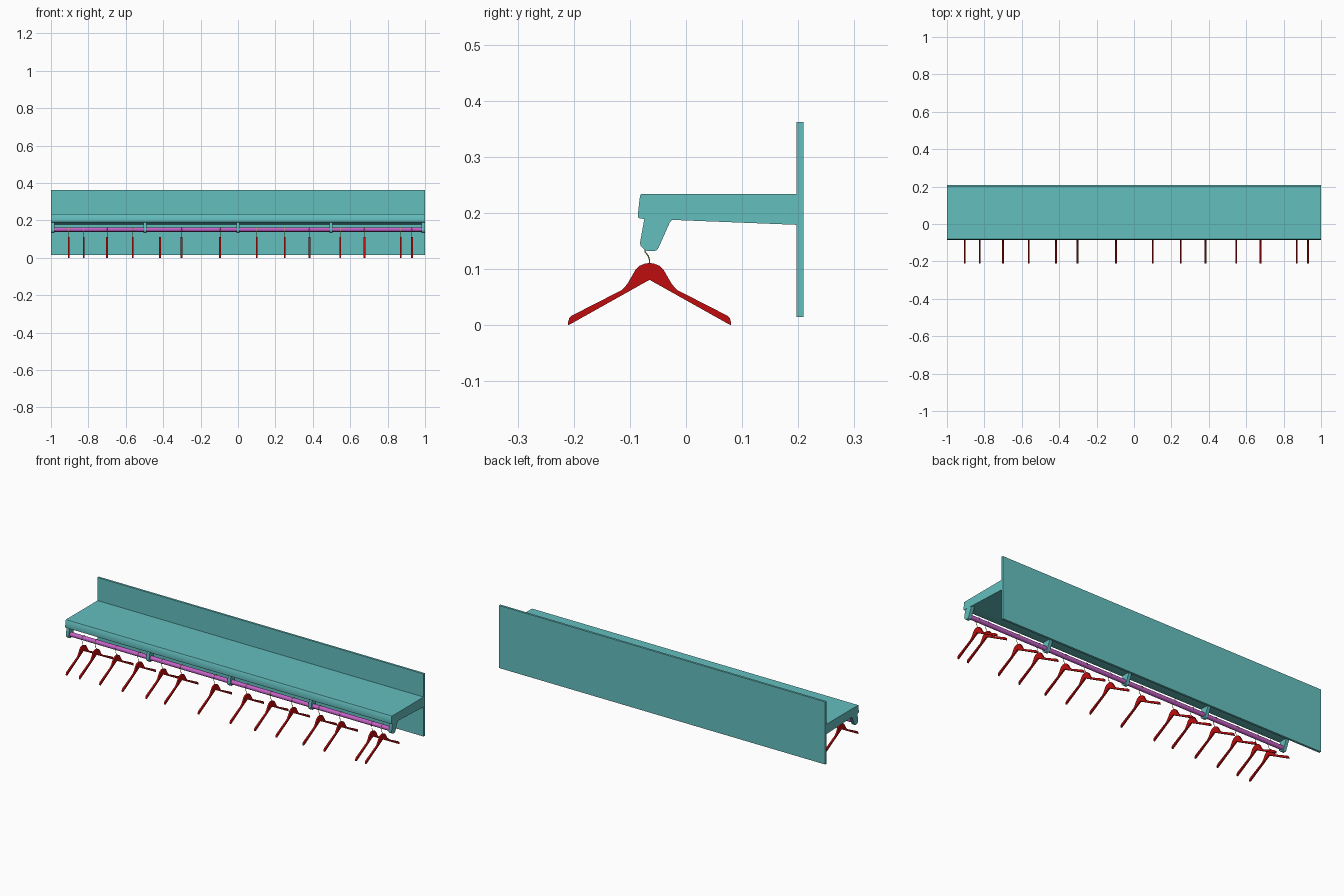
import bpy, bmesh, math

cube = bpy.data.objects.get("Cube")
if cube:
    bpy.data.objects.remove(cube, do_unlink=True)


def material(name, rgb):
    m = bpy.data.materials.new(name)
    m.use_nodes = True
    m.diffuse_color = (*rgb, 1)
    m.node_tree.nodes["Principled BSDF"].inputs["Base Color"].default_value = (*rgb, 1)
    return m


TEAL = material("teal", (0.13, 0.52, 0.52))
RED = material("red", (0.52, 0.004, 0.004))
PURPLE = material("orchid", (0.56, 0.12, 0.56))
LIME = material("lime", (0.40, 0.52, 0.10))


def smooth(obj):
    bpy.ops.object.select_all(action="DESELECT")
    obj.select_set(True)
    bpy.context.view_layer.objects.active = obj
    bpy.ops.object.shade_smooth_by_angle(angle=math.radians(35))


def extrude_profile(name, profile, x, width, mat):
    """Solid with a (y, z) outline, extruded along x and centred on x."""
    bm = bmesh.new()
    face = bm.faces.new([bm.verts.new((x - width / 2, y, z)) for y, z in profile])
    ext = bmesh.ops.extrude_face_region(bm, geom=[face])
    verts = [v for v in ext["geom"] if isinstance(v, bmesh.types.BMVert)]
    bmesh.ops.translate(bm, vec=(width, 0, 0), verts=verts)
    bmesh.ops.recalc_face_normals(bm, faces=bm.faces)
    mesh = bpy.data.meshes.new(name)
    bm.to_mesh(mesh)
    bm.free()
    mesh.materials.append(mat)
    obj = bpy.data.objects.new(name, mesh)
    bpy.context.collection.objects.link(obj)
    smooth(obj)
    return obj


# Back panel and shelf with a sloping front lip
extrude_profile("back_panel", [(0.197, 0.015), (0.209, 0.015), (0.209, 0.362), (0.197, 0.362)],
                0, 2, TEAL)
extrude_profile("shelf", [(-0.08, 0.234), (-0.082, 0.231), (-0.086, 0.196), (-0.085, 0.192),
                          (-0.081, 0.19), (-0.03, 0.188), (0.198, 0.179), (0.198, 0.234)],
                0, 2, TEAL)

# Brackets carrying the rail
ROD_Y, ROD_Z, ROD_R = -0.062, 0.151, 0.012
BRACKET = [(-0.074, 0.191), (-0.082, 0.147), (-0.081, 0.142), (-0.073, 0.134), (-0.069, 0.132),
           (-0.057, 0.132), (-0.052, 0.134), (-0.049, 0.138), (-0.029, 0.183), (-0.024, 0.189)]
for i, x in enumerate((-0.99, -0.497, 0, 0.497, 0.99)):
    extrude_profile(f"bracket_{i + 1}", BRACKET, x, 0.018, TEAL)

# Hanging rail
bpy.ops.mesh.primitive_cylinder_add(vertices=24, radius=ROD_R, depth=1.98,
                                    location=(0, ROD_Y, ROD_Z), rotation=(0, math.pi / 2, 0))
rail = bpy.context.object
rail.name = "rail"
rail.data.materials.append(PURPLE)
smooth(rail)

# Hanger body: one half outline mirrored about its centre line
MID = -0.065
UPPER = [(0.008, 0.110), (0.018, 0.106), (0.025, 0.099), (0.033, 0.085), (0.040, 0.073),
         (0.049, 0.063), (0.139, 0.017), (0.143, 0.013), (0.145, 0.006), (0.145, 0)]
half = UPPER + [(0.141, 0.002)]
outline = ([(MID, 0.111)] + [(MID + d, z) for d, z in half] + [(MID, 0.081)]
           + [(MID - d, z) for d, z in reversed(half)])
hanger = extrude_profile("hanger_1", outline, 0, 0.009, RED)

# Hanger hook: stem, then a loop over the rail
curve = bpy.data.curves.new("hook_1", "CURVE")
curve.dimensions = "3D"
curve.bevel_depth = 0.0013
curve.bevel_resolution = 1
curve.use_fill_caps = True
loop = [math.radians(a) for a in range(215, -21, -20)]
path = [(MID, 0.106), (MID, 0.116), (MID - 0.002, 0.123), (MID - 0.008, 0.131)]
path += [(ROD_Y + 0.0145 * math.cos(a), ROD_Z - 0.001 + 0.0145 * math.sin(a)) for a in loop]
spline = curve.splines.new("POLY")
spline.points.add(len(path) - 1)
for p, (y, z) in zip(spline.points, path):
    p.co = (0, y, z, 1)
curve.materials.append(LIME)
hook = bpy.data.objects.new("hook_1", curve)
bpy.context.collection.objects.link(hook)

# Spread the hangers unevenly along the rail
SPOTS = (-0.905, -0.825, -0.70, -0.562, -0.417, -0.302, -0.096,
         0.10, 0.25, 0.382, 0.547, 0.676, 0.87, 0.93)
for i, x in enumerate(SPOTS):
    for part, label in ((hanger, "hanger"), (hook, "hook")):
        obj = part
        if i:
            obj = part.copy()
            obj.name = f"{label}_{i + 1}"
            bpy.context.collection.objects.link(obj)
        obj.location.x = x
